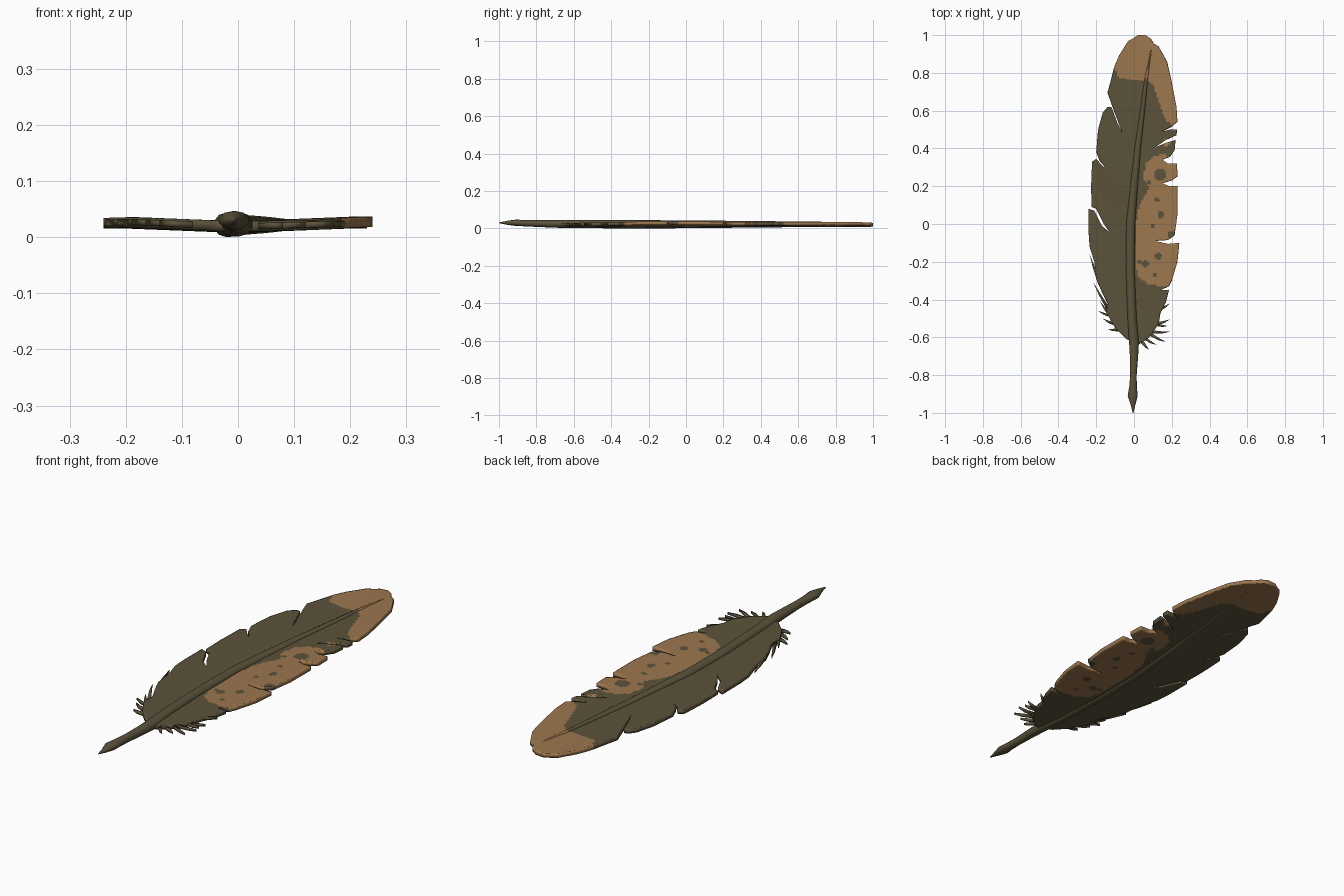
import bpy, bmesh, math
from mathutils import Vector

if "Cube" in bpy.data.objects:
    bpy.data.objects.remove(bpy.data.objects["Cube"], do_unlink=True)

UNIT = 0.01        # outlines are written in hundredths
THICKNESS = 0.018


def make_material(name, colour):
    material = bpy.data.materials.new(name)
    material.use_nodes = True
    material.diffuse_color = colour
    material.node_tree.nodes["Principled BSDF"].inputs["Base Color"].default_value = colour
    return material


MATERIALS = [make_material("olive brown", (0.105, 0.085, 0.043, 1)),
             make_material("warm tan", (0.335, 0.185, 0.077, 1))]


# Tan markings and olive speckles
tip_patch = [(-20, 84), (-10, 82), (-8, 77), (7, 76), (10, 74), (12, 68), (14, 63),
             (16, 56), (20, 52), (30, 52), (30, 110), (-20, 110)]
side_patch = [(30, 33), (20, 35), (16, 37), (11, 36), (6, 32), (5, 24), (8, 19), (3, 10),
              (1, 0), (1, -20), (2, -28), (8, -32), (16, -33), (30, -33)]
speckles = [(14, 26, 3), (12, 13, 1.5), (14, 5, 1.6), (10, -1, 1.3), (13, -17, 1.7),
            (6, -21, 1.8), (3, -20, 1.4), (11, -27, 1.3), (20, -6, 2.2), (8, 22, 1.2)]
tan_spot = (17, 43, 2)


def inside(outline, x, y):
    result = False
    for (ax, ay), (bx, by) in zip(outline, outline[1:] + outline[:1]):
        if (ay > y) != (by > y) and x < ax + (y - ay) * (bx - ax) / (by - ay):
            result = not result
    return result


def in_spot(spot, x, y):
    return math.hypot(x - spot[0], y - spot[1]) < spot[2]


def colour_index(point):
    x, y = point.x / UNIT, point.y / UNIT
    if inside(tip_patch, x, y) or in_spot(tan_spot, x, y):
        return 1
    speckled = any(in_spot(spot, x, y) for spot in speckles)
    return int(inside(side_patch, x, y) and not speckled)


def vane_height(x, y):
    # shallow trough along the shaft, rising gently to both edges
    return 0.018 + 0.008 * min(1, abs(x) / 0.2) + 0.0015 * math.sin(6 * y + 9 * x)


def finish(bm, name, angle=40):
    bmesh.ops.recalc_face_normals(bm, faces=bm.faces[:])
    for face in bm.faces:
        face.material_index = colour_index(face.calc_center_median())
    mesh = bpy.data.meshes.new(name)
    bm.to_mesh(mesh)
    bm.free()
    for material in MATERIALS:
        mesh.materials.append(material)
    obj = bpy.data.objects.new(name, mesh)
    bpy.context.collection.objects.link(obj)
    bpy.ops.object.select_all(action="DESELECT")
    obj.select_set(True)
    bpy.context.view_layer.objects.active = obj
    bpy.ops.object.shade_smooth_by_angle(angle=math.radians(angle))
    return obj


def thicken(obj, thickness):
    solid = obj.modifiers.new("Thickness", "SOLIDIFY")
    solid.thickness = thickness
    solid.offset = 0


# Vane: each edge runs from tip to base, dipping inward at the splits between barbs
left_edge = [(2, 100), (-1, 98), (-3, 97), (-8, 89), (-10.5, 83), (-12, 77), (-14, 69.5),
             (-11, 61), (-6.3, 48.5), (-9, 54), (-12, 62), (-14, 62), (-16.5, 59),
             (-19, 50), (-20, 38), (-18, 33), (-14.3, 29), (-17, 31), (-20, 34.5),
             (-22.2, 33), (-22.7, 20), (-22.5, 9), (-20, 8), (-16, 0), (-12.7, -4.5),
             (-17, -1), (-21, 7), (-24, 8), (-24, -5), (-23.5, -12), (-21, -20),
             (-20, -29), (-17, -36), (-14, -42), (-14.5, -47), (-10, -55), (-4, -61)]
right_edge = [(6, 100), (9, 98), (10.5, 95.5), (13, 94), (17.5, 86), (20, 75), (22.5, 62),
              (23, 54), (20, 51.5), (15, 49), (19, 50), (22.8, 50), (22.5, 47),
              (17, 44.5), (11, 40.5), (17, 43), (22, 44.5), (21.5, 39), (19, 35.5),
              (15, 34), (18, 32), (22.8, 32), (23, 25), (20, 23), (15, 21.5), (19, 20),
              (23, 20), (23, 5), (21.5, -6), (18, -8.5), (11, -9), (18, -10.5),
              (24, -10), (23, -20), (20, -30), (18.5, -33), (14, -35), (18.5, -35),
              (17, -41), (14, -47), (13, -53), (8, -60), (3, -63.5)]


def build_vane():
    bm = bmesh.new()
    corners = [bm.verts.new((x * UNIT, y * UNIT, 0)) for x, y in left_edge + right_edge[::-1]]
    edges = [bm.edges.new(pair) for pair in zip(corners, corners[1:] + corners[:1])]
    bmesh.ops.triangle_fill(bm, edges=edges, use_beauty=True)
    # fine grid, so that markings and curvature follow clean cells
    for axis, low, high in ((Vector((1, 0, 0)), -24, 25), (Vector((0, 1, 0)), -63, 100)):
        for step in range(low, high):
            bmesh.ops.bisect_plane(bm, geom=bm.verts[:] + bm.edges[:] + bm.faces[:],
                                   plane_co=axis * step * UNIT, plane_no=axis, dist=1e-5)
    for vert in bm.verts:
        vert.co.z = vane_height(vert.co.x, vert.co.y)
    obj = finish(bm, "vane")
    # keep the flat upper side facing up before thickening
    if obj.data.polygons[0].normal.z < 0:
        obj.data.flip_normals()
    thicken(obj, THICKNESS)


build_vane()

# Shaft: lofted ellipses of (centre x, y, half width, half height, centre z)
shaft_rings = [(-0.5, -100, 0.2, 0.2, 3), (-0.5, -96, 1.2, 1, 3), (-0.7, -91, 2.8, 1.7, 3),
               (-0.5, -86, 2.1, 1.7, 2.8), (-0.3, -80, 1.8, 1.8, 2.6), (0, -70, 2.3, 2, 2.4),
               (0, -63, 2.7, 2.2, 2.3), (-1, -50, 2.5, 2.2, 2.3), (-2, -25, 2.4, 2.2, 2.2),
               (-1.8, 0, 2.4, 2.1, 2.2), (0, 20, 2.2, 1.9, 2.2), (2, 40, 1.8, 1.7, 2.2),
               (4.5, 60, 1.4, 1.5, 2.2), (6.5, 77, 1, 1.3, 2.2), (9, 92, 0.5, 1, 2.2)]
SIDES = 10


def build_shaft():
    bm = bmesh.new()
    rings = []
    for cx, y, width, height, cz in shaft_rings:
        ring = []
        for i in range(SIDES):
            turn = math.tau * i / SIDES + math.pi / 2
            point = Vector((cx + width * math.cos(turn), y, cz + height * math.sin(turn)))
            ring.append(bm.verts.new(point * UNIT))
        rings.append(ring)
    for a, b in zip(rings, rings[1:]):
        for i in range(SIDES):
            j = (i + 1) % SIDES
            bm.faces.new((a[i], a[j], b[j], b[i]))
    bm.faces.new(rings[0])
    bm.faces.new(rings[-1])
    finish(bm, "shaft", angle=50)


build_shaft()

# Loose downy barbs near the base: (root x, root y, tip x, tip y)
wisps = [(-13, -46, -21.5, -31), (-11, -49, -19, -46), (-12, -49, -18, -41),
         (-8, -56, -14, -55.5), (-10, -53, -16.5, -50), (-18, -32, -23.5, -16),
         (14, -39, 18.5, -35), (12, -46, 19, -42), (11, -53, 19, -50.5), (11, -53, 18, -54),
         (9, -57, 19, -57), (8, -58, 17, -62.5), (4, -62, 8, -66.5), (5, -60, 12, -64)]


def build_wisps():
    bm = bmesh.new()
    for rx, ry, tx, ty in wisps:
        root, tip = Vector((rx, ry)) * UNIT, Vector((tx, ty)) * UNIT
        along = tip - root
        side = Vector((-along.y, along.x)).normalized() * 0.009
        middle = root + along * 0.6 + Vector((0, -0.004))
        outline = [root + side, root - side, middle - side * 0.6, tip, middle + side * 0.6]
        bm.faces.new([bm.verts.new((p.x, p.y, vane_height(p.x, p.y))) for p in outline])
    thicken(finish(bm, "downy_barbs"), THICKNESS * 0.6)


build_wisps()
